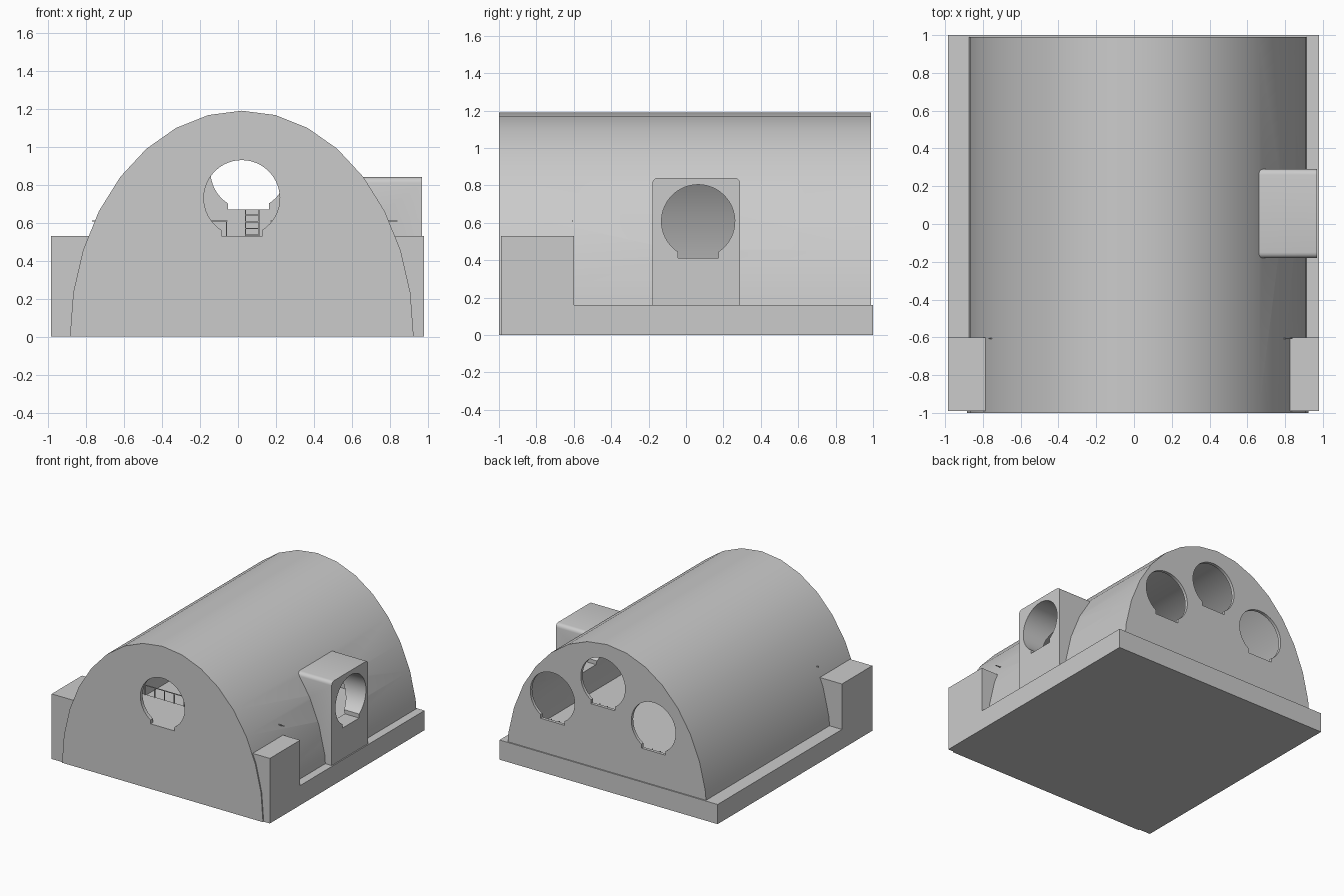
import bpy, bmesh, math
from mathutils import Matrix, Vector

if "Cube" in bpy.data.objects:
    bpy.data.objects.remove(bpy.data.objects["Cube"])

grey = bpy.data.materials.new("plain_grey")
grey.use_nodes = True
GREY = (0.6, 0.6, 0.6, 1)
grey.diffuse_color = GREY
grey.node_tree.nodes["Principled BSDF"].inputs["Base Color"].default_value = GREY

CX = 0.02        # arch centre line
FLOOR = 0.165    # inside floor height
DECK = 0.53      # front platform height


def finish(name, bm):
    bmesh.ops.recalc_face_normals(bm, faces=bm.faces)
    mesh = bpy.data.meshes.new(name)
    bm.to_mesh(mesh)
    bm.free()
    mesh.materials.append(grey)
    obj = bpy.data.objects.new(name, mesh)
    bpy.context.collection.objects.link(obj)
    return obj


def add_box(bm, x0, x1, y0, y1, z0, z1):
    size = Matrix.Diagonal((x1 - x0, y1 - y0, z1 - z0, 1))
    mid = Matrix.Translation(((x0 + x1) / 2, (y0 + y1) / 2, (z0 + z1) / 2))
    return bmesh.ops.create_cube(bm, size=1, matrix=mid @ size)["verts"]


def box(name, *bounds):
    bm = bmesh.new()
    add_box(bm, *bounds)
    return finish(name, bm)


def prism(name, points, direction):
    """Extrude a closed outline along a direction."""
    bm = bmesh.new()
    face = bm.faces.new([bm.verts.new(p) for p in points])
    new = bmesh.ops.extrude_face_region(bm, geom=[face])["geom"]
    bmesh.ops.translate(bm, vec=Vector(direction),
                        verts=[v for v in new if isinstance(v, bmesh.types.BMVert)])
    return finish(name, bm)


def arch(name, half, height, y0, y1, bottom):
    steps = [math.pi * i / 16 for i in range(17)]
    pts = [(CX + half * math.cos(a), y0, height * math.sin(a)) for a in steps]
    pts = [p for p in pts if p[2] > bottom + 0.01]
    edge = half * math.sqrt(1 - (bottom / height) ** 2)
    pts = [(CX + edge, y0, bottom)] + pts + [(CX - edge, y0, bottom)]
    return prism(name, pts, (0, y1 - y0, 0))


def keyhole(radius=0.2, notch=0.108, steps=40):
    """Round opening with a small square threshold, as 2D points."""
    start = -math.acos(notch / radius)
    sweep = math.pi - 2 * start
    pts = [(radius * math.cos(start + sweep * i / steps),
            radius * math.sin(start + sweep * i / steps)) for i in range(steps + 1)]
    return pts + [(-notch, -radius), (notch, -radius)]


def cut(target, cutter):
    mod = target.modifiers.new("cut", "BOOLEAN")
    mod.operation = "DIFFERENCE"
    mod.solver = "EXACT"
    mod.object = cutter
    bpy.context.view_layer.objects.active = target
    bpy.ops.object.modifier_apply(modifier=mod.name)


def smooth(obj):
    bpy.ops.object.select_all(action="DESELECT")
    obj.select_set(True)
    bpy.context.view_layer.objects.active = obj
    bpy.ops.object.shade_smooth_by_angle(angle=math.radians(25))


# Cutters: hollow interior and the round openings
cavity = arch("cavity_cutter", 0.88, 1.165, -0.97, 0.965, FLOOR)
end_holes = [(CX, -1.1, 0.73), (-0.40, 0.9, 0.63), (0.055, 0.9, 0.87), (0.51, 0.9, 0.63)]
hole_cutters = [prism("hole_cutter", [(x + u, y, z + v) for u, v in keyhole()], (0, 0.2, 0))
                for x, y, z in end_holes]
side_cutter = prism("side_cutter",
                    [(0.5, 0.065 + u, 0.608 + v) for u, v in keyhole(0.196)], (0.6, 0, 0))

# Vaulted hall
hall = arch("vaulted_hall", 0.905, 1.19, -1, 0.99, 0)
for cutter in [cavity, side_cutter] + hole_cutters:
    cut(hall, cutter)
smooth(hall)

# Side porch with rounded top edges
bm = bmesh.new()
add_box(bm, 0.5, 0.97, -0.18, 0.29, 0.1, 0.84)
top_edges = [e for e in bm.edges
             if all(v.co.z > 0.8 for v in e.verts)
             and abs(e.verts[0].co.y - e.verts[1].co.y) < 0.01]
bmesh.ops.bevel(bm, geom=top_edges, offset=0.03, segments=4, profile=0.5, affect="EDGES")
porch = finish("side_porch", bm)
for cutter in (cavity, side_cutter):
    cut(porch, cutter)
smooth(porch)

for cutter in [cavity, side_cutter] + hole_cutters:
    bpy.data.objects.remove(cutter)

# Base slab and the raised platform across the front
box("base_slab", -0.985, 0.98, -0.99, 1, 0, 0.16)
box("front_platform", -0.985, 0.98, -0.99, -0.6, 0, DECK)

# Railing along the platform edge, open in the middle
bm = bmesh.new()
for x0, x1 in ((-0.77, -0.055), (0.17, 0.84)):
    add_box(bm, x0, x1, -0.61, -0.604, 0.606, 0.612)
    count = 8
    for i in range(count):
        x = x0 + 0.006 + i * 0.088 if x0 > 0 else x1 - 0.006 - i * 0.088
        add_box(bm, x - 0.003, x + 0.003, -0.61, -0.604, DECK, 0.606)
finish("platform_railing", bm)


# Ladders from the floor to the platform and the rear openings
def ladder(name, x, y, top):
    bm = bmesh.new()
    for side in (-0.035, 0.035):
        add_box(bm, x + side - 0.003, x + side + 0.003, y, y + 0.006, FLOOR, top)
    z = top - 0.03
    while z > FLOOR:
        add_box(bm, x - 0.035, x + 0.035, y, y + 0.006, z - 0.003, z + 0.003)
        z -= 0.035
    finish(name, bm)


ladder("platform_ladder", 0.06, -0.59, DECK)
for label, x, top in (("right", -0.40, 0.43), ("middle", 0.075, 0.67), ("left", 0.51, 0.43)):
    ladder("rear_ladder_" + label, x, 0.95, top)
